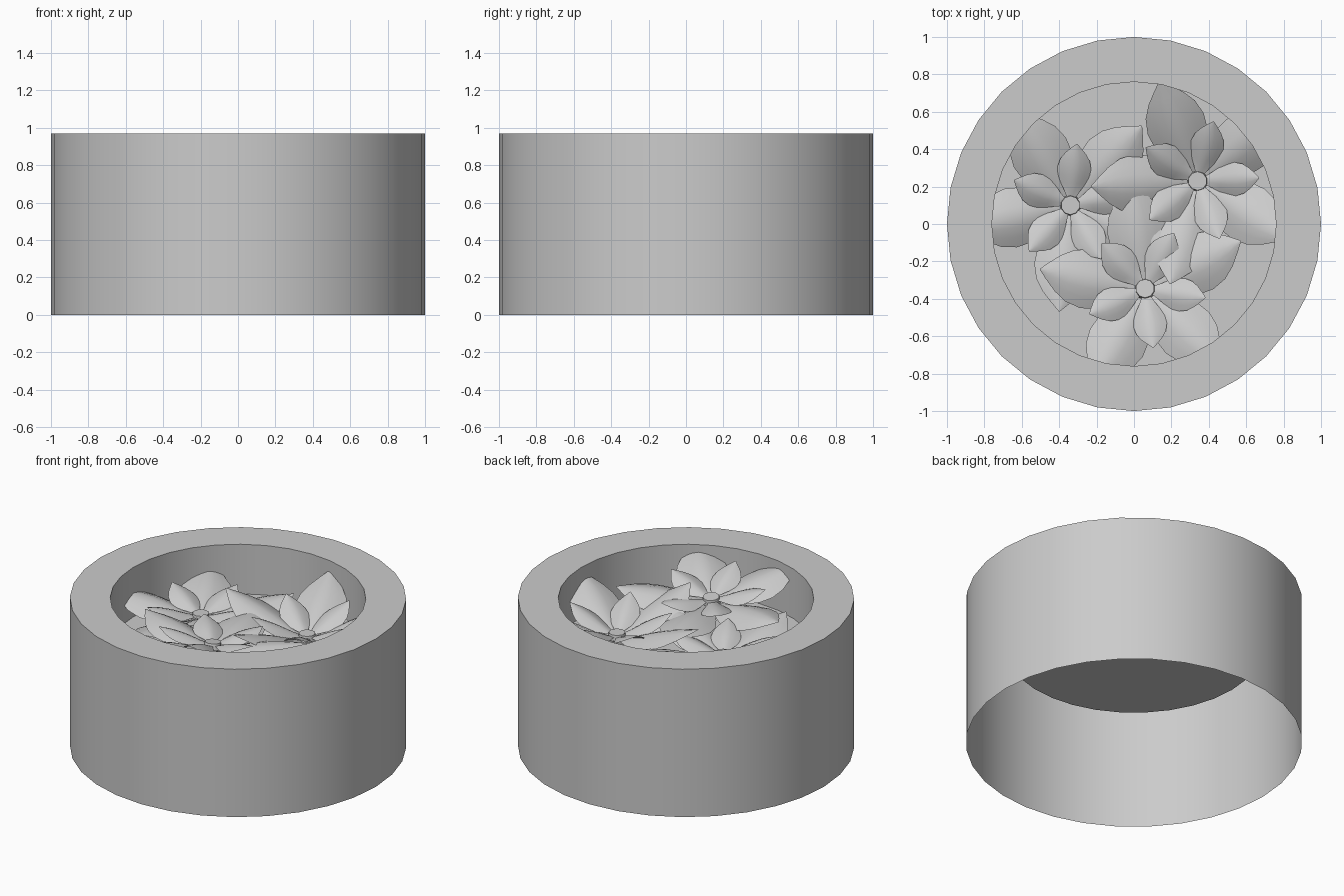
import bpy, bmesh, math
from mathutils import Matrix, Vector

if "Cube" in bpy.data.objects:
    bpy.data.objects.remove(bpy.data.objects["Cube"])


def make_object(name, bm, angle=40):
    mesh = bpy.data.meshes.new(name)
    bm.to_mesh(mesh)
    bm.free()
    ob = bpy.data.objects.new(name, mesh)
    bpy.context.collection.objects.link(ob)
    bpy.ops.object.select_all(action='DESELECT')
    ob.select_set(True)
    bpy.context.view_layer.objects.active = ob
    bpy.ops.object.shade_smooth_by_angle(angle=math.radians(angle))
    return ob


# Round pot: open underneath, flat rim, recessed floor
def pot():
    bm = bmesh.new()
    sides = 32
    profile = [(1.0, 0.0), (1.0, 0.97), (0.76, 0.97), (0.76, 0.645)]
    rings = [[bm.verts.new((r * math.cos(2 * math.pi * i / sides),
                            r * math.sin(2 * math.pi * i / sides), z))
              for i in range(sides)] for r, z in profile]
    for a, b in zip(rings, rings[1:]):
        for i in range(sides):
            j = (i + 1) % sides
            bm.faces.new((a[i], a[j], b[j], b[i]))
    bm.faces.new(rings[-1])
    make_object("round_pot", bm)


# Half-width of a petal along its length, as a fraction of full width
OUTLINE = [(0, 0.14), (0.12, 0.24), (0.25, 0.36), (0.4, 0.47), (0.55, 0.5),
           (0.7, 0.44), (0.82, 0.31), (0.92, 0.15), (1, 0.01)]


# One cupped petal with a creased midrib, added to bm
def add_petal(bm, matrix, length, width, rise, start, lift):
    cross = 6
    rows = []
    for t, half in OUTLINE:
        row = []
        for k in range(cross + 1):
            v = k / cross * 2 - 1
            z = lift + rise * (0.75 * t + 0.25 * t * t)
            z += 0.10 * width * math.sin(math.pi * t) * (1.0 - 2.0 * abs(v) ** 1.5)
            x = start + (length - start) * t
            row.append(bm.verts.new(matrix @ Vector((x, v * half * width, z))))
        rows.append(row)
    for a, b in zip(rows, rows[1:]):
        for k in range(cross):
            bm.faces.new((a[k], b[k], b[k + 1], a[k + 1]))


# Flower: five large outer petals, five small inner ones and a small core
def flower(name, loc, angle, rise, tilt):
    inward = math.atan2(-loc[1], -loc[0])
    axis = Vector((-math.sin(inward), math.cos(inward), 0))
    base = Matrix.Translation(loc) @ Matrix.Rotation(math.radians(tilt), 4, axis)
    layers = [("outer_petals", 36, 0.57, 0.32, rise, 0.03, 0.0),
              ("inner_petals", 0, 0.33, 0.18, rise * 0.5 + 0.03, 0.045, 0.03)]
    for label, offset, *shape in layers:
        bm = bmesh.new()
        for i in range(5):
            turn = Matrix.Rotation(math.radians(angle + offset + 72 * i), 4, 'Z')
            add_petal(bm, base @ turn, *shape)
        make_object(f"{name}_{label}", bm, 60)
    bm = bmesh.new()
    bmesh.ops.create_cone(bm, cap_ends=True, segments=10, radius1=0.06, radius2=0.05,
                          depth=0.06, matrix=base @ Matrix.Translation((0, 0, 0.015)))
    make_object(f"{name}_core", bm)


pot()
flower("left_flower", (-0.34, 0.10, 0.70), 84, 0.11, 0)
flower("right_flower", (0.34, 0.23, 0.70), 75, 0.20, 0)
flower("front_flower", (0.06, -0.35, 0.79), 62, 0.09, 7)
